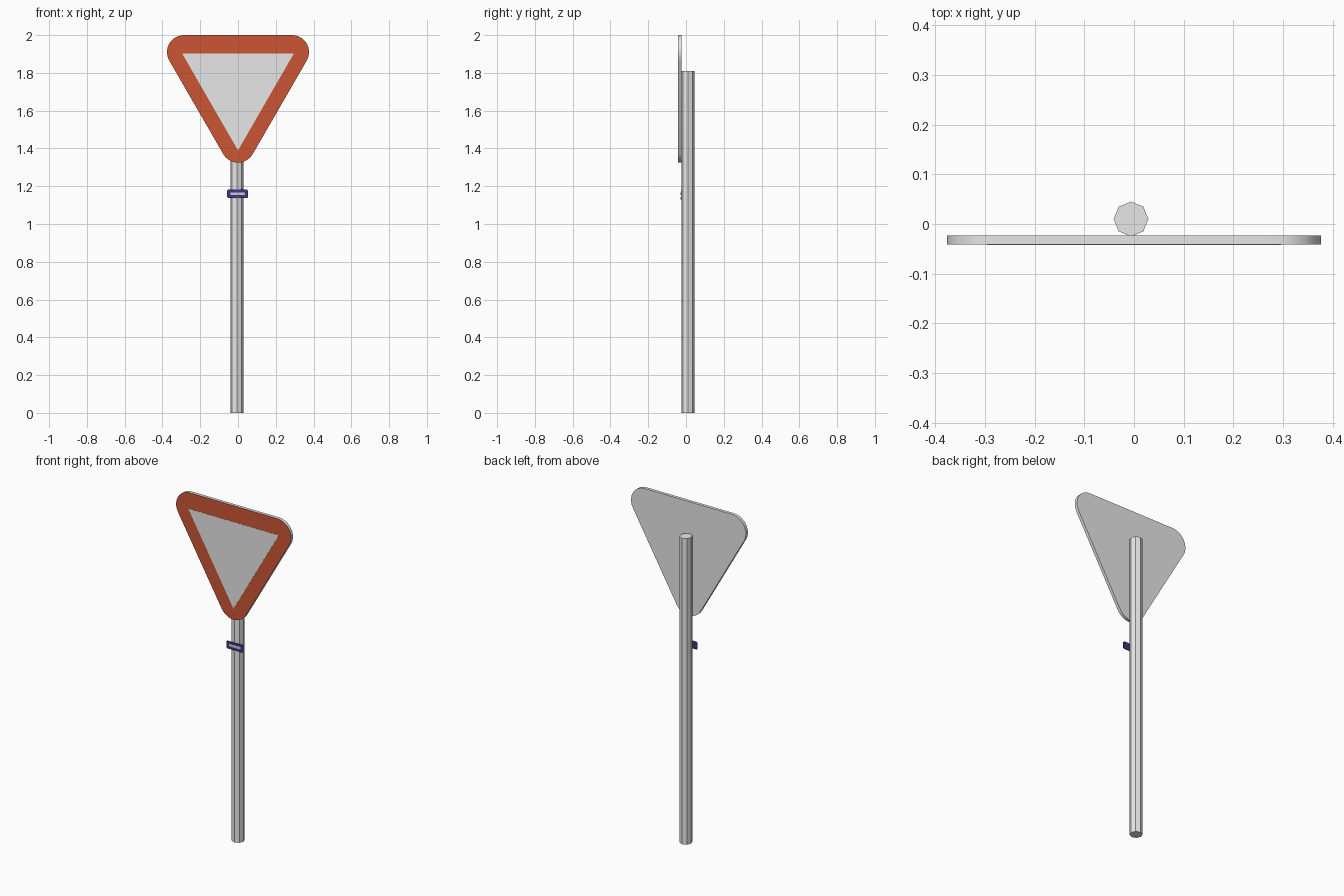
import bpy, bmesh, math

if "Cube" in bpy.data.objects:
    bpy.data.objects.remove(bpy.data.objects["Cube"])


def material(name, rgb):
    m = bpy.data.materials.new(name)
    m.diffuse_color = (*rgb, 1.0)
    m.use_nodes = True
    m.node_tree.nodes["Principled BSDF"].inputs["Base Color"].default_value = m.diffuse_color
    return m


GREY = material("light_grey", (0.8, 0.8, 0.8))
RED = material("red_orange", (0.60, 0.093, 0.035))
NAVY = material("navy_blue", (0.04, 0.04, 0.21))
PALE = material("pale_blue", (0.6, 0.6, 0.75))


def plate(name, outline, y_front, y_back, mats):
    """Extrude an (x, z) outline along y; the last material goes on the front face."""
    bm = bmesh.new()
    face = bm.faces.new([bm.verts.new((x, y_front, z)) for x, z in outline])
    ext = bmesh.ops.extrude_face_region(bm, geom=[face], use_keep_orig=True)
    for v in ext["geom"]:
        if isinstance(v, bmesh.types.BMVert):
            v.co.y = y_back
    bmesh.ops.recalc_face_normals(bm, faces=bm.faces)
    bm.normal_update()
    for f in bm.faces:
        f.material_index = len(mats) - 1 if f.normal.y < -0.9 else 0
    me = bpy.data.meshes.new(name)
    bm.to_mesh(me)
    bm.free()
    for m in mats:
        me.materials.append(m)
    ob = bpy.data.objects.new(name, me)
    bpy.context.collection.objects.link(ob)
    return ob


def chamfered(w, z0, z1, cx, c):
    """Rectangle outline with cut corners."""
    a, b = cx - w / 2, cx + w / 2
    return [(a + c, z0), (b - c, z0), (b, z0 + c), (b, z1 - c),
            (b - c, z1), (a + c, z1), (a, z1 - c), (a, z0 + c)]


# Octagonal pole
bpy.ops.mesh.primitive_cylinder_add(vertices=8, radius=0.035, depth=1.81,
                                    location=(-0.006, 0.01, 0.905))
pole = bpy.context.object
pole.name = "pole"
pole.data.materials.append(GREY)

# Rounded triangular sign board: red face, grey rim and back
R, STEPS = 0.09, 10
corners = [(0.0, 1.415, 210), (0.286, 1.91, -30), (-0.286, 1.91, 90)]
outline = []
for cx, cz, start in corners:
    for i in range(STEPS + 1):
        a = math.radians(start + 120 * i / STEPS)
        outline.append((cx + R * math.cos(a), cz + R * math.sin(a)))
board = plate("sign_board", outline, -0.0415, -0.023, [GREY, RED])
bpy.context.view_layer.objects.active = board
bpy.ops.object.select_all(action='DESELECT')
board.select_set(True)
bpy.ops.object.shade_smooth_by_angle(angle=math.radians(35))

# Pale centre triangle
plate("sign_centre", [(0, 1.39), (0.296, 1.903), (-0.296, 1.903)],
      -0.0422, -0.0412, [GREY])

# Small blue plaque on the pole, with a pale panel and a red mark
plate("plaque", chamfered(0.11, 1.137, 1.182, -0.002, 0.006), -0.0275, -0.0245, [NAVY])
plate("plaque_panel", chamfered(0.076, 1.153, 1.168, -0.002, 0.003), -0.0282, -0.0270, [PALE])
plate("plaque_mark", [(-0.006, 1.130), (0.006, 1.140), (-0.018, 1.140)],
      -0.0282, -0.0250, [RED])
